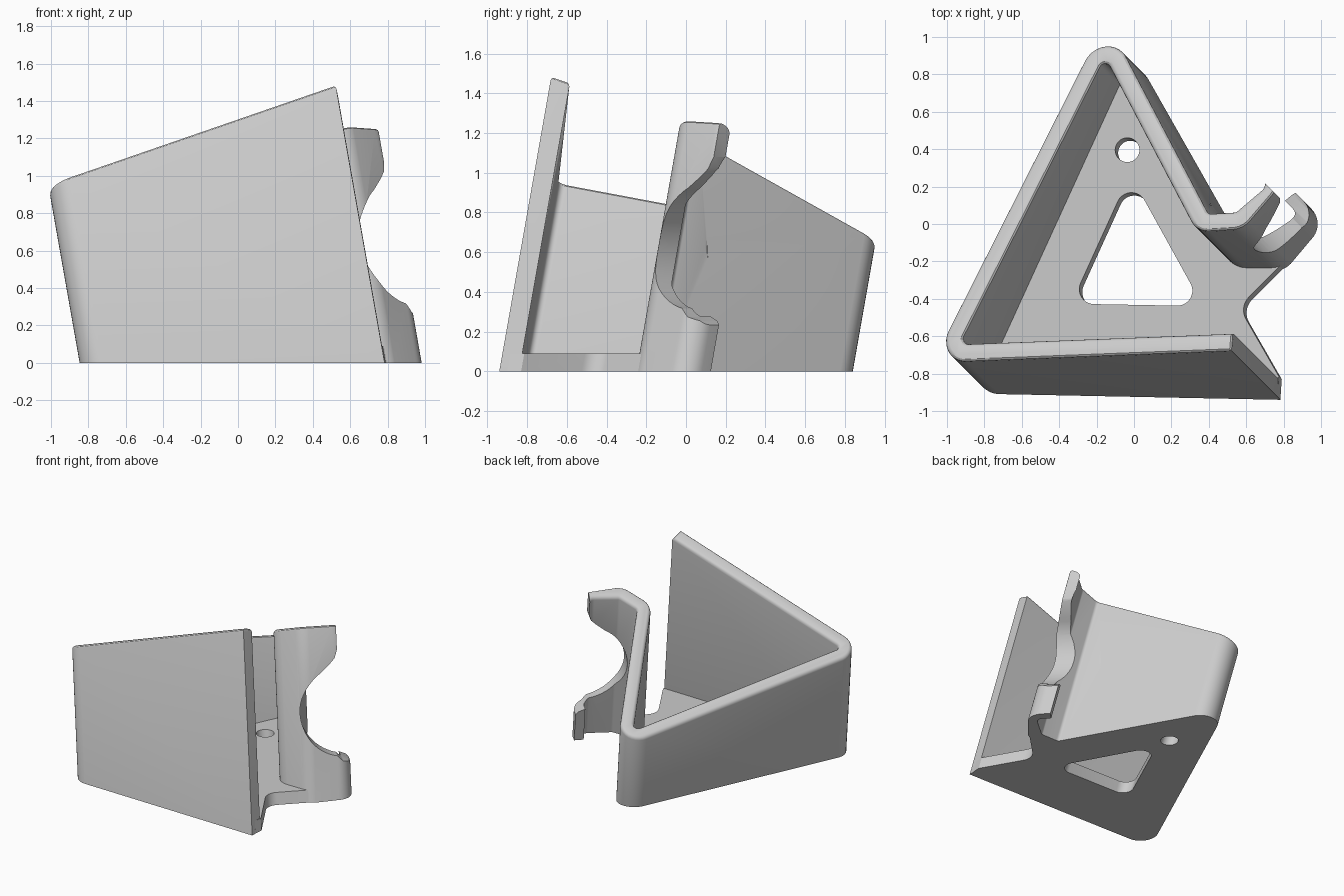
import bpy, bmesh, math
from mathutils import Vector

cube = bpy.data.objects.get("Cube")
if cube:
    bpy.data.objects.remove(cube)

LEAN = math.tan(math.radians(10))   # whole holder leans toward -x, +y
FLOOR = 0.09

grey = bpy.data.materials.new("plain_grey")
grey.use_nodes = True
grey.diffuse_color = (0.6, 0.6, 0.6, 1)
grey.node_tree.nodes["Principled BSDF"].inputs["Base Color"].default_value = (0.6, 0.6, 0.6, 1)


def rounded(points, radius, closed=False, steps=10):
    """Replace the corners of a path by arcs."""
    pts = [Vector(p) for p in points]
    out = []
    for i, p in enumerate(pts):
        if not closed and i in (0, len(pts) - 1):
            out.append(p)
            continue
        a = (pts[i - 1] - p).normalized()
        b = (pts[(i + 1) % len(pts)] - p).normalized()
        half = a.angle(b) / 2
        centre = p + (a + b).normalized() * radius / math.sin(half)
        start = p + a * radius / math.tan(half) - centre
        end = p + b * radius / math.tan(half) - centre
        turn = math.atan2(start.x * end.y - start.y * end.x, start.dot(end))
        for k in range(steps + 1):
            t = turn * k / steps
            c, s = math.cos(t), math.sin(t)
            out.append(centre + Vector((c * start.x - s * start.y, s * start.x + c * start.y)))
    return out


def ribbon(path, widths):
    """Outline of a path thickened by half-widths on both sides."""
    left, right = [], []
    for i, p in enumerate(path):
        d0 = (p - path[max(i - 1, 0)]).normalized()
        d1 = (path[min(i + 1, len(path) - 1)] - p).normalized()
        d = (d0 + d1).normalized()
        mitre = widths[i] / max(d.dot(d1), d.dot(d0))
        n = Vector((-d.y, d.x)) * mitre
        left.append(p + n)
        right.append(p - n)
    return left + right[::-1]


def make(name, bottom, top, bevel=0.0):
    """Solid between two matching loops, with an optional rounded top rim."""
    bm = bmesh.new()
    lo = [bm.verts.new(p) for p in bottom]
    hi = [bm.verts.new(p) for p in top]
    bm.faces.new(lo[::-1])
    lid = bm.faces.new(hi)
    for i in range(len(lo)):
        j = (i + 1) % len(lo)
        bm.faces.new((lo[i], lo[j], hi[j], hi[i]))
    bmesh.ops.recalc_face_normals(bm, faces=bm.faces)
    if bevel:
        bmesh.ops.bevel(bm, geom=list(lid.edges), offset=bevel, segments=3,
                        profile=0.5, affect='EDGES', clamp_overlap=True)
    mesh = bpy.data.meshes.new(name)
    bm.to_mesh(mesh)
    bm.free()
    mesh.materials.append(grey)
    obj = bpy.data.objects.new(name, mesh)
    bpy.context.collection.objects.link(obj)
    return obj


def leaning(outline, height):
    """Outline moved along the lean; height is a function of the plan position."""
    return [(p.x - LEAN * height(p), p.y + LEAN * height(p), height(p)) for p in outline]


def prism(name, outline, low, high):
    return make(name, leaning(outline, lambda p: low), leaning(outline, lambda p: high))


def activate(obj):
    bpy.ops.object.select_all(action='DESELECT')
    obj.select_set(True)
    bpy.context.view_layer.objects.active = obj


def cut(obj, cutter):
    cutter.hide_render = True
    mod = obj.modifiers.new("cut", 'BOOLEAN')
    mod.operation = 'DIFFERENCE'
    mod.solver = 'EXACT'
    mod.object = cutter
    activate(obj)
    bpy.ops.object.modifier_apply(modifier=mod.name)
    bpy.data.objects.remove(cutter)


def rim(p):
    """Sloping top plane of the wall."""
    return (1.05 + 0.36 * p.x - 0.37 * p.y) / (1 + LEAN * 0.73)


# Wall: one ribbon round three sides, ending in a hooked arm
left_corner, back_corner = (-0.84, -0.857), (-0.044, 0.885)
neck_corner = (0.572, -0.2)
path = rounded([(0.785, -0.89), left_corner, back_corner, neck_corner,
                (0.78, -0.2), (0.98, 0.0), (0.88, 0.1)], 0.08)
widths = [0.05] * (len(path) - 12) + [0.035] * 12
wall_outline = ribbon(path, widths)
wall = make("holder_wall", leaning(wall_outline, lambda p: 0.0),
            leaning(wall_outline, rim), bevel=0.024)

# Round bite through the arm, leaving a long lower hook and a short upper arm
bite = [(1.3, 0.22), (0.74, 0.22), (0.71, 0.255), (0.66, 0.275)]
for k in range(25):
    a = math.radians(258 - k * (258 - 120) / 24)
    bite.append((0.69 + 0.33 * math.cos(a), 0.64 + 0.33 * math.sin(a)))
bite += [(0.59, 0.98), (0.63, 1.02), (0.65, 1.08), (0.65, 1.6), (1.3, 1.6)]


def across(w):
    return [((t * math.sqrt(2) + w) / 2, (t * math.sqrt(2) - w) / 2, z) for t, z in bite]


cut(wall, make("arm_bite", across(0.3), across(1.6)))

# Floor plate with a notch in the open side
notch = rounded([(0.79, -0.83), (0.577, -0.459), (0.8, -0.236)], 0.1)
plate_outline = ([Vector((0.785, -0.9))] + notch + [Vector((0.76, -0.2)), Vector((0.56, -0.2))]
                 + rounded([neck_corner, back_corner, left_corner, (0.785, -0.89)], 0.08)[1:-1])
plate = prism("base_plate", plate_outline, 0.0, FLOOR)

# Openings in the floor
triangle = rounded([(-0.005, 0.25), (-0.32, -0.442), (0.385, -0.455)], 0.08, closed=True)
cut(plate, prism("triangle_opening", triangle, -0.1, 0.2))
circle = [Vector((-0.02 + 0.065 * math.cos(k * math.tau / 32),
                  0.38 + 0.065 * math.sin(k * math.tau / 32))) for k in range(32)]
cut(plate, prism("round_opening", circle, -0.1, 0.2))

for obj in (wall, plate):
    activate(obj)
    bpy.ops.object.shade_smooth_by_angle(angle=math.radians(30))
